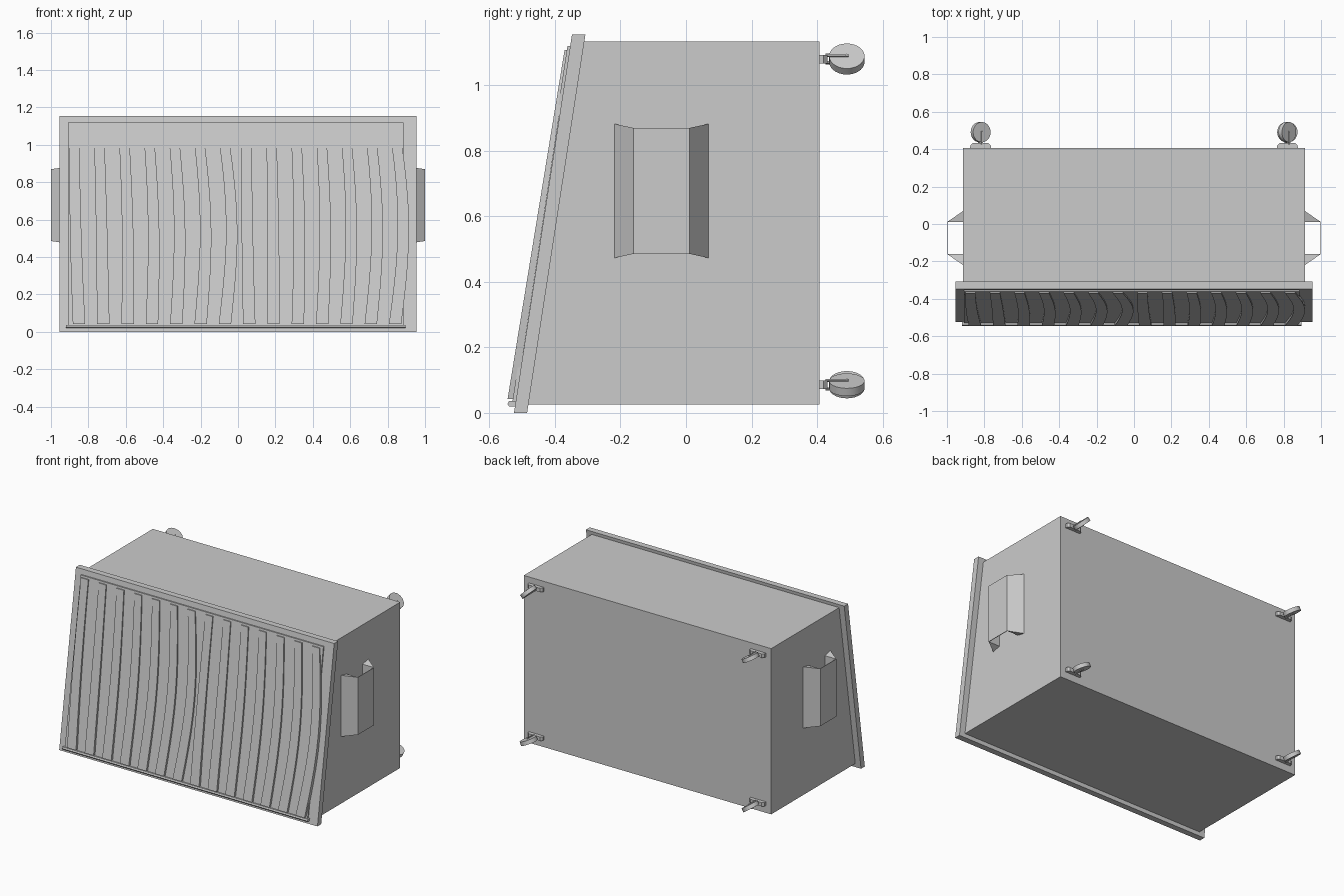
import bpy
import bmesh
import math
from mathutils import Matrix, Vector

if "Cube" in bpy.data.objects:
    bpy.data.objects.remove(bpy.data.objects["Cube"])

SLOPE = 0.152   # lean of the front per unit of height


def finish(name, bm):
    bmesh.ops.recalc_face_normals(bm, faces=bm.faces)
    mesh = bpy.data.meshes.new(name)
    bm.to_mesh(mesh)
    bm.free()
    obj = bpy.data.objects.new(name, mesh)
    bpy.context.collection.objects.link(obj)
    return obj


def loft(name, rings):
    """Skin a closed solid through rings with equal point counts."""
    bm = bmesh.new()
    rows = [[bm.verts.new(p) for p in ring] for ring in rings]
    for a, b in zip(rows, rows[1:]):
        for i in range(len(a)):
            j = (i + 1) % len(a)
            bm.faces.new((a[i], a[j], b[j], b[i]))
    bm.faces.new(rows[0])
    bm.faces.new(rows[-1])
    return finish(name, bm)


def extrude_x(name, profile, x0, x1):
    return loft(name, [[(x, y, z) for y, z in profile] for x in (x0, x1)])


def front_y(z, depth):
    """Y of a point standing proud of the leaning front by depth."""
    return -0.523 + SLOPE * z - depth


# Cabinet body
extrude_x("cabinet_body", [(-0.485, 0.025), (-0.315, 1.133), (0.407, 1.133), (0.407, 0.025)],
          -0.915, 0.915)

# Leaning front frame and raised panel
extrude_x("front_frame", [(-0.525, 0), (-0.485, 0), (-0.307, 1.155), (-0.348, 1.155)],
          -0.955, 0.955)
extrude_x("front_panel", [(front_y(0.025, 0.012), 0.025), (front_y(0.025, -0.01), 0.025),
                          (front_y(1.12, -0.01), 1.12), (front_y(1.12, 0.009), 1.12)],
          -0.91, 0.885)
extrude_x("bottom_lip", [(-0.545, 0.027), (-0.54, 0.036), (-0.52, 0.036), (-0.52, 0.02), (-0.54, 0.02)],
          -0.92, 0.895)

# Bowed vertical slats
STEPS = 10
for i in range(14):
    top = -0.875 + 0.1315 * i
    bottom = -0.85 + 0.13 * i
    bow = 0.008 * (i % 7)
    rings = []
    for k in range(STEPS + 1):
        t = k / STEPS
        z = 1.107 - 1.065 * t
        x = top + (bottom - top) * t * t + bow * math.sin(math.pi * t)
        half = 0.027 + 0.006 * t
        outer = front_y(z, 0.016 + 0.012 * t)
        inner = front_y(z, 0.002)
        rings.append([(x - half, outer, z), (x + half, outer, z),
                      (x + half, inner, z), (x - half, inner, z)])
    loft(f"slat_{i + 1}", rings)

# Side handles: an upright plate held by two flared wedges
MID_Y, MID_Z = -0.075, 0.6775
for side, s in (("left", 1), ("right", -1)):
    plate = [(s * 0.996, -0.16), (s, -0.16), (s, 0.01), (s * 0.996, 0.01)]
    loft(f"{side}_handle_plate", [[(x, y, MID_Z + h) for x, y in plate] for h in (-0.192, 0.192)])
    for end, e in (("rear", 1), ("front", -1)):
        wedge = [(1, 0.085, 0.192), (0.913, 0.085, 0.192), (0.913, 0.135, 0.222), (0.913, 0.145, 0.205)]
        loft(f"{side}_handle_{end}_wedge",
             [[(s * x, MID_Y + e * y, MID_Z + k * h) for x, y, h in wedge] for k in (-1, 1)])


def box(name, centre, size, turn=Matrix()):
    bm = bmesh.new()
    bmesh.ops.create_cube(bm, size=1, matrix=Matrix.Translation(centre) @ turn @ Matrix.Diagonal((*size, 1)))
    return finish(name, bm)


def cylinder(name, centre, radius, width, turn, sides):
    bm = bmesh.new()
    along_x = Matrix.Rotation(math.pi / 2, 4, "Y")
    bmesh.ops.create_cone(bm, cap_ends=True, segments=sides, radius1=radius, radius2=radius,
                          depth=width, matrix=Matrix.Translation(centre) @ turn @ along_x)
    obj = finish(name, bm)
    for o in bpy.context.selected_objects:
        o.select_set(False)
    obj.select_set(True)
    bpy.context.view_layer.objects.active = obj
    bpy.ops.object.shade_smooth_by_angle(angle=math.radians(35))


# Swivelled casters on the back, each turned its own way
casters = (("upper_left", 0.82, 1.08, 45), ("upper_right", -0.82, 1.08, 60),
           ("lower_left", 0.82, 0.086, 65), ("lower_right", -0.82, 0.086, 55))
for name, x, z, angle in casters:
    turn = Matrix.Rotation(-math.radians(angle), 4, "Y")
    loft(f"{name}_caster_mount",
         [[(x + sx * w, y, z + sz * 0.013) for sx, sz in ((-1, -1), (1, -1), (1, 1), (-1, 1))]
          for y, w in ((0.4, 0.057), (0.42, 0.055), (0.432, 0.042))])
    centre = Vector((x, 0.491, z))
    cylinder(f"{name}_caster_wheel", centre, 0.054, 0.026, turn, 28)
    cylinder(f"{name}_caster_axle", centre, 0.005, 0.036, turn, 8)
    for k in (-1, 1):
        offset = turn @ Vector((k * 0.015, -0.03, 0))
        box(f"{name}_caster_fork_{'a' if k < 0 else 'b'}", centre + offset, (0.004, 0.07, 0.01), turn)
